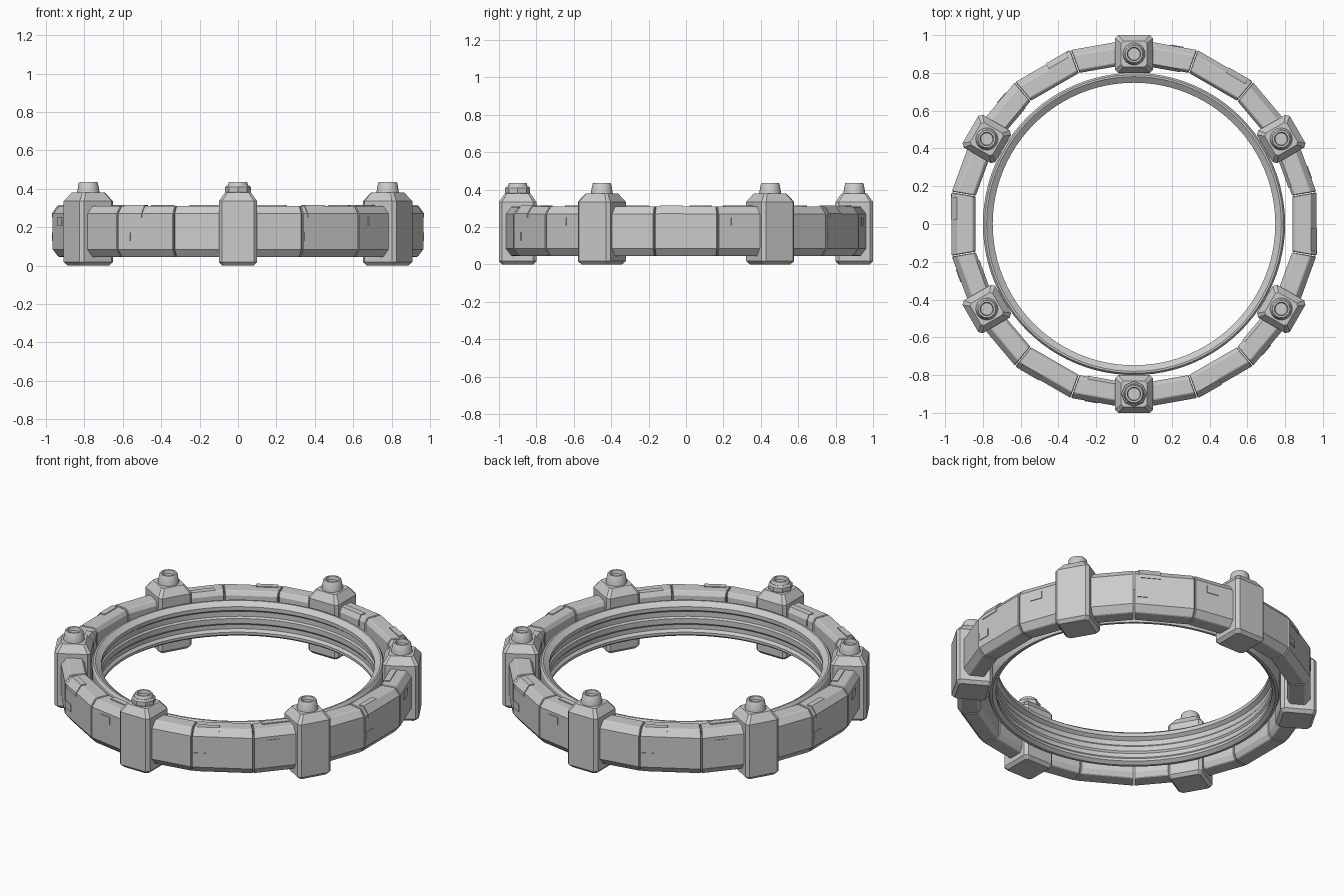
import bpy, bmesh, math
from mathutils import Matrix

if "Cube" in bpy.data.objects:
    bpy.data.objects.remove(bpy.data.objects["Cube"])

def finish(name, bm, bevel=0.0):
    bmesh.ops.recalc_face_normals(bm, faces=bm.faces)
    me = bpy.data.meshes.new(name)
    bm.to_mesh(me)
    bm.free()
    ob = bpy.data.objects.new(name, me)
    bpy.context.collection.objects.link(ob)
    if bevel:
        m = ob.modifiers.new("edge_bevel", 'BEVEL')
        m.width = bevel
        m.segments = 1
        m.limit_method = 'ANGLE'
        m.angle_limit = math.radians(50)
    return ob

def place(ob, deg):
    ob.rotation_euler = (0, 0, math.radians(deg))
    return ob

def extrude(name, section, start, end, bevel=0.0):
    """Extrude an (x, z) section along y; start/end give y at each x."""
    bm = bmesh.new()
    a = [bm.verts.new((x, start(x), z)) for x, z in section]
    b = [bm.verts.new((x, end(x), z)) for x, z in section]
    bm.faces.new(a)
    bm.faces.new(b)
    n = len(section)
    for i in range(n):
        j = (i + 1) % n
        bm.faces.new((a[i], a[j], b[j], b[i]))
    return finish(name, bm, bevel)

def lathe(name, profile, sides, closed=True, centre=0.0):
    """Spin an (r, z) profile around a vertical axis at x = centre."""
    bm = bmesh.new()
    rings = []
    for i in range(sides):
        t = 2 * math.pi * i / sides
        rings.append([bm.verts.new((centre + r * math.cos(t), r * math.sin(t), z))
                      for r, z in profile])
    n = len(profile)
    for i in range(sides):
        p, q = rings[i], rings[(i + 1) % sides]
        for k in range(n if closed else n - 1):
            m = (k + 1) % n
            bm.faces.new((p[k], q[k], q[m], p[m]))
    if not closed:
        bm.faces.new([r[0] for r in rings])
        bm.faces.new([r[-1] for r in rings])
    return finish(name, bm)

def smooth(ob, angle):
    bpy.ops.object.select_all(action='DESELECT')
    ob.select_set(True)
    bpy.context.view_layer.objects.active = ob
    bpy.ops.object.shade_smooth_by_angle(angle=math.radians(angle))

# Inner grooved ring
ring = lathe("inner_ring", [
    (0.80, 0.10), (0.80, 0.27), (0.79, 0.285), (0.78, 0.285), (0.748, 0.262),
    (0.748, 0.24), (0.768, 0.225), (0.768, 0.195), (0.76, 0.185), (0.76, 0.155),
    (0.768, 0.145), (0.768, 0.12), (0.755, 0.105), (0.755, 0.09),
    (0.775, 0.075), (0.79, 0.075)], 96)
smooth(ring, 25)

# Eighteen armour segments, with raised plates repeating every third one
SECTION = [(0.838, 0.075), (0.838, 0.285), (0.853, 0.31), (0.935, 0.31),
           (0.965, 0.27), (0.965, 0.085), (0.935, 0.045), (0.853, 0.045)]
OUTER_PLATE = [(0.905, 0.30), (0.905, 0.315), (0.938, 0.315), (0.969, 0.272),
               (0.969, 0.25), (0.955, 0.25)]
INNER_PLATE = [(0.834, 0.25), (0.834, 0.288), (0.851, 0.315), (0.886, 0.315),
               (0.886, 0.30), (0.85, 0.25)]
SIDE = math.tan(math.radians(10))
for i in range(18):
    deg = 20 * i
    place(extrude(f"ring_segment_{i}", SECTION,
                  lambda x: 0.002 - x * SIDE, lambda x: x * SIDE - 0.002, 0.004), deg)
    if i % 3 == 2:
        continue
    if i % 3 == 0:
        plate, lo, hi, t, z = OUTER_PLATE, -0.14, -0.02, -0.125, 0.15
    else:
        plate, lo, hi, t, z = INNER_PLATE, -0.10, 0.065, -0.06, 0.23
    place(extrude(f"top_plate_{i}", plate, lambda x: lo, lambda x: hi), deg)
    tile = [(0.955, z - 0.022), (0.969, z - 0.022), (0.969, z + 0.022), (0.955, z + 0.022)]
    place(extrude(f"side_tile_{i}", tile, lambda x: t - 0.035, lambda x: t + 0.035), deg)

# Chamfered post: stacked eight-cornered outlines
def post(name):
    bm = bmesh.new()
    rows = []
    for h, c, z in ((0.083, 0.012, 0.0), (0.10, 0.017, 0.018),
                    (0.10, 0.017, 0.335), (0.068, 0.012, 0.38)):
        k = h - c
        pts = [(h, -k), (h, k), (k, h), (-k, h), (-h, k), (-h, -k), (-k, -h), (k, -h)]
        rows.append([bm.verts.new((0.9 + x, y, z)) for x, y in pts])
    for a, b in zip(rows, rows[1:]):
        for j in range(8):
            m = (j + 1) % 8
            bm.faces.new((a[j], a[m], b[m], b[j]))
    bm.faces.new(rows[0])
    bm.faces.new(rows[-1])
    return finish(name, bm)

# Six posts with hollow caps; the front one carries an extra collar
for i in range(6):
    deg = 30 + 60 * i
    place(post(f"post_{i}"), deg)
    cap = lathe(f"post_cap_{i}", [(0.06, 0.37), (0.058, 0.385), (0.05, 0.43), (0.046, 0.435),
                                  (0.036, 0.435), (0.032, 0.415)], 24, False, 0.9)
    smooth(place(cap, deg), 30)
place(lathe("front_collar", [(0.062, 0.37), (0.067, 0.388), (0.067, 0.408), (0.058, 0.417)],
            8, False, 0.9), -90)
